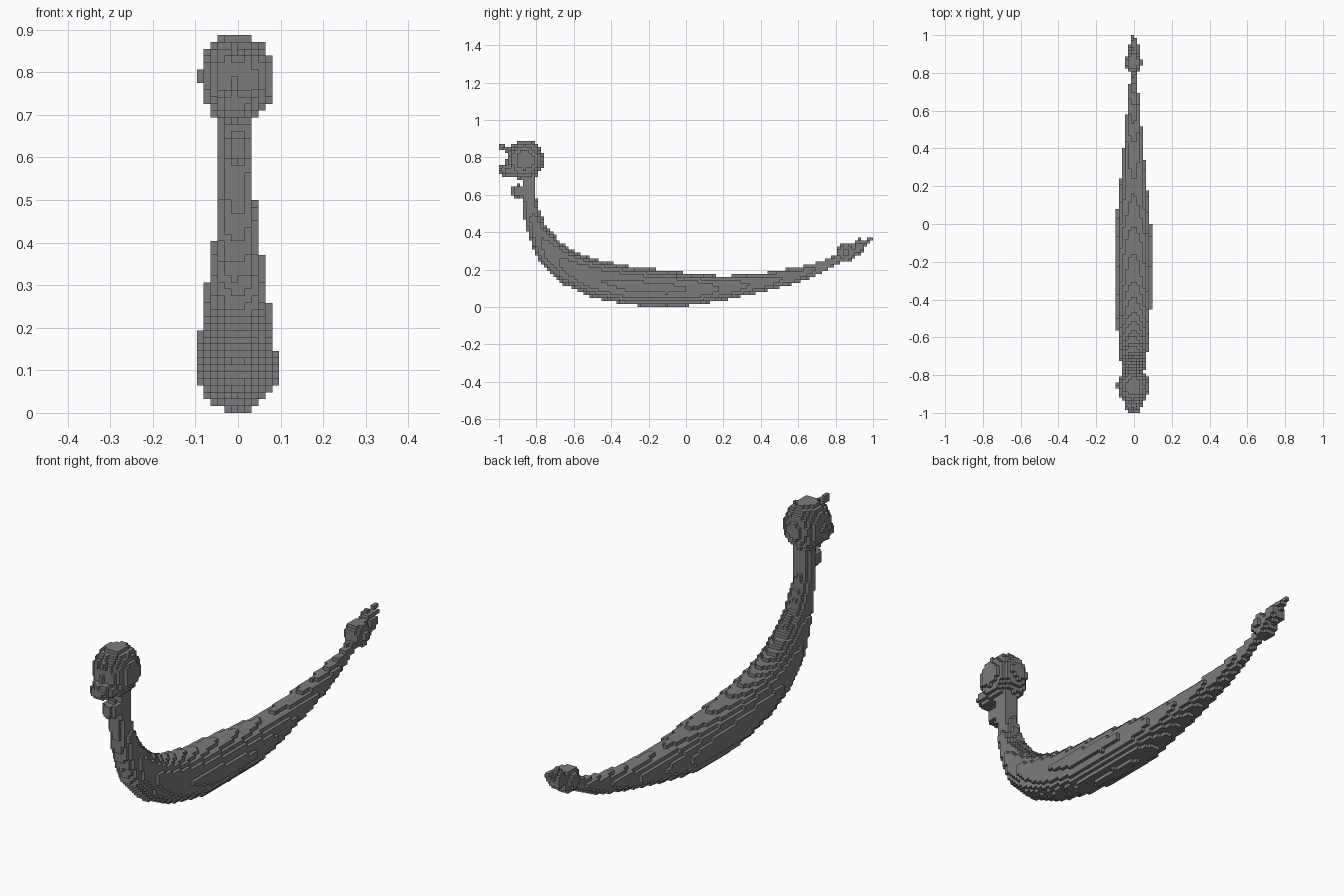
import bpy, bmesh, math
from mathutils import Vector

cube = bpy.data.objects.get("Cube")
if cube:
    bpy.data.objects.remove(cube, do_unlink=True)

H = 2 / 124          # block size
MID = -0.003         # sampling plane of symmetry


def ball(y, z, ry, rz, rx):
    """Half width in x of an ellipsoid, as a function of (y, z)."""
    def width(py, pz):
        s = 1 - ((py - y) / ry) ** 2 - ((pz - z) / rz) ** 2
        return rx * math.sqrt(s) if s > 0 else 0
    return width


def sweep(points):
    """Half width of an elliptical tube through (y, z, radius, half width)."""
    def width(py, pz):
        best = 0
        for (ay, az, ar, aw), (by, bz, br, bw) in zip(points, points[1:]):
            a, d = Vector((ay, az)), Vector((by - ay, bz - az))
            p = Vector((py, pz)) - a
            t = min(1, max(0, p.dot(d) / d.dot(d)))
            s = 1 - ((p - d * t).length / (ar + (br - ar) * t)) ** 2
            if s > 0:
                best = max(best, (aw + (bw - aw) * t) * math.sqrt(s))
        return best
    return width


# Curved hull rising into the neck
spine = [
    (-0.84, 0.70, 0.035, 0.042), (-0.84, 0.60, 0.035, 0.040),
    (-0.825, 0.50, 0.044, 0.043), (-0.787, 0.39, 0.057, 0.056),
    (-0.718, 0.285, 0.078, 0.071), (-0.615, 0.202, 0.091, 0.083),
    (-0.48, 0.15, 0.099, 0.091), (-0.30, 0.112, 0.103, 0.096),
    (-0.10, 0.10, 0.096, 0.096), (0.05, 0.093, 0.084, 0.090),
    (0.20, 0.102, 0.065, 0.074), (0.40, 0.13, 0.050, 0.054),
    (0.60, 0.172, 0.039, 0.036), (0.72, 0.212, 0.029, 0.024),
    (0.83, 0.265, 0.022, 0.016)]

parts = {
    "head": [ball(-0.86, 0.785, 0.10, 0.107, 0.087),
             ball(-0.945, 0.728, 0.058, 0.04, 0.05),
             sweep([(-1, 0.863, 0.012, 0.01), (-0.92, 0.82, 0.018, 0.02)])],
    "beard": [ball(-0.895, 0.62, 0.04, 0.036, 0.036)],
    "tail_knob": [ball(0.855, 0.29, 0.055, 0.056, 0.045),
                  ball(0.925, 0.318, 0.034, 0.04, 0.036),
                  sweep([(0.93, 0.33, 0.014, 0.02), (1, 0.363, 0.012, 0.01)]),
                  sweep([(0.925, 0.33, 0.012, 0.01), (0.925, 0.365, 0.012, 0.01)])],
    "hull": [sweep(spine)],
}

# Fill the block grid, each cell owned by one part
cells = {}
for name, shapes in parts.items():
    for j in range(-62, 62):
        for k in range(56):
            w = max(f((j + 0.5) * H, (k + 0.5) * H) for f in shapes)
            for i in range(-6, 6):
                if w > 0 and abs((i + 0.5) * H - MID) <= w:
                    cells.setdefault((i, j, k), name)

grey = bpy.data.materials.new("stone_grey")
grey.use_nodes = True
colour = (0.2, 0.2, 0.2, 1)
grey.diffuse_color = colour
grey.node_tree.nodes["Principled BSDF"].inputs["Base Color"].default_value = colour


def build(name):
    """Make the outer block faces of one part."""
    bm, cache = bmesh.new(), {}

    def vert(c):
        if c not in cache:
            cache[c] = bm.verts.new(Vector(c) * H)
        return cache[c]

    for cell in (c for c, owner in cells.items() if owner == name):
        for axis in range(3):
            u, v = (axis + 1) % 3, (axis + 2) % 3
            for side in (0, 1):
                other = list(cell)
                other[axis] += 2 * side - 1
                if tuple(other) in cells:
                    continue
                quad = []
                for du, dv in ((0, 0), (1, 0), (1, 1), (0, 1)):
                    c = list(cell)
                    c[axis] += side
                    c[u] += du
                    c[v] += dv
                    quad.append(vert(tuple(c)))
                bm.faces.new(quad if side else quad[::-1])
    mesh = bpy.data.meshes.new(name)
    bm.to_mesh(mesh)
    bm.free()
    mesh.materials.append(grey)
    bpy.context.collection.objects.link(bpy.data.objects.new(name, mesh))


for part in parts:
    build(part)
